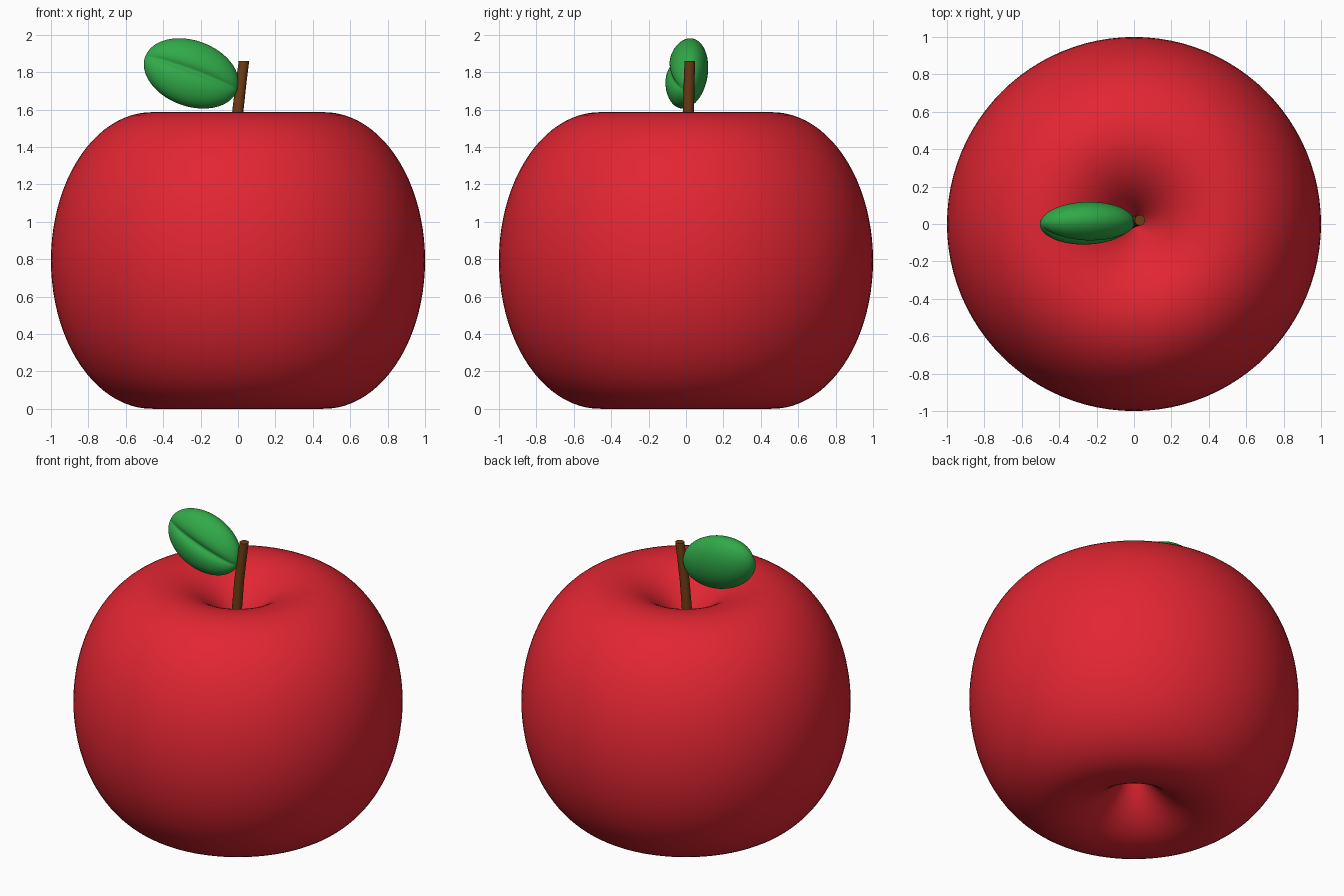
import bpy, bmesh, math
from mathutils import Matrix, Vector

if "Cube" in bpy.data.objects:
    bpy.data.objects.remove(bpy.data.objects["Cube"])


def material(name, rgb):
    m = bpy.data.materials.new(name)
    m.diffuse_color = (*rgb, 1.0)
    m.use_nodes = True
    m.node_tree.nodes["Principled BSDF"].inputs["Base Color"].default_value = m.diffuse_color
    return m


def make_object(name, bm, mat):
    bmesh.ops.recalc_face_normals(bm, faces=bm.faces)
    for f in bm.faces:
        f.smooth = True
    mesh = bpy.data.meshes.new(name)
    bm.to_mesh(mesh)
    bm.free()
    mesh.materials.append(mat)
    ob = bpy.data.objects.new(name, mesh)
    bpy.context.collection.objects.link(ob)
    return ob


red = material("apple red", (0.76, 0.019, 0.032))
green = material("leaf green", (0.03, 0.40, 0.065))
brown = material("stem brown", (0.16, 0.045, 0.007))

# Fruit: an offset half-ellipse spun round z, so it dips at both ends
RING, RX, RZ, MID = 0.46, 0.54, 0.793, 0.793
bm = bmesh.new()
limit = math.acos(-RING / RX)          # angle at which the curve meets the axis
steps = 72
verts = []
for i in range(steps + 1):
    a = -limit + 2 * limit * i / steps
    r = 0.0 if i in (0, steps) else RING + RX * math.cos(a)
    verts.append(bm.verts.new((r, 0, MID + RZ * math.sin(a))))
edges = [bm.edges.new(pair) for pair in zip(verts, verts[1:])]
bmesh.ops.spin(bm, geom=verts + edges, cent=(0, 0, 0), axis=(0, 0, 1),
               angle=2 * math.pi, steps=96, use_duplicate=False)
bmesh.ops.remove_doubles(bm, verts=bm.verts, dist=1e-4)
make_object("apple_body", bm, red)

# Stem: a slightly bent, tapering round rod with flat ends
path = [(-0.03, 0.0, 1.12), (-0.012, 0.008, 1.42), (0.0, 0.013, 1.6),
        (0.016, 0.017, 1.74), (0.032, 0.02, 1.86)]
bm = bmesh.new()
rings = []
for i, p in enumerate(path):
    r = 0.032 - 0.001 * i
    rings.append([bm.verts.new(Vector(p) + Vector((r * math.cos(t), r * math.sin(t), 0)))
                  for t in (2 * math.pi * k / 24 for k in range(24))])
for low, high in zip(rings, rings[1:]):
    for k in range(24):
        n = (k + 1) % 24
        bm.faces.new((low[k], low[n], high[n], high[k]))
bm.faces.new(rings[0])
bm.faces.new(rings[-1])
stem = make_object("stem", bm, brown)
bpy.context.view_layer.objects.active = stem
stem.select_set(True)
bpy.ops.object.shade_smooth_by_angle(angle=math.radians(40))

# Leaf: a plump ellipsoid with a creased midrib along its front
bm = bmesh.new()
bmesh.ops.create_uvsphere(bm, u_segments=96, v_segments=48, radius=1)
bmesh.ops.rotate(bm, verts=bm.verts, matrix=Matrix.Rotation(math.pi / 2, 3, 'Y'))
for v in bm.verts:
    if v.co.y < 0:
        v.co.y += 0.30 * -v.co.y * math.exp(-abs(v.co.z) / 0.16)
    v.co = Vector((v.co.x * 0.262, v.co.y * 0.112, v.co.z * 0.178))
bmesh.ops.rotate(bm, verts=bm.verts, matrix=Matrix.Rotation(math.radians(-12), 3, 'X'))
bmesh.ops.rotate(bm, verts=bm.verts, matrix=Matrix.Rotation(math.radians(20), 3, 'Y'))
bmesh.ops.translate(bm, verts=bm.verts, vec=(-0.25, 0.003, 1.793))
make_object("leaf", bm, green)
